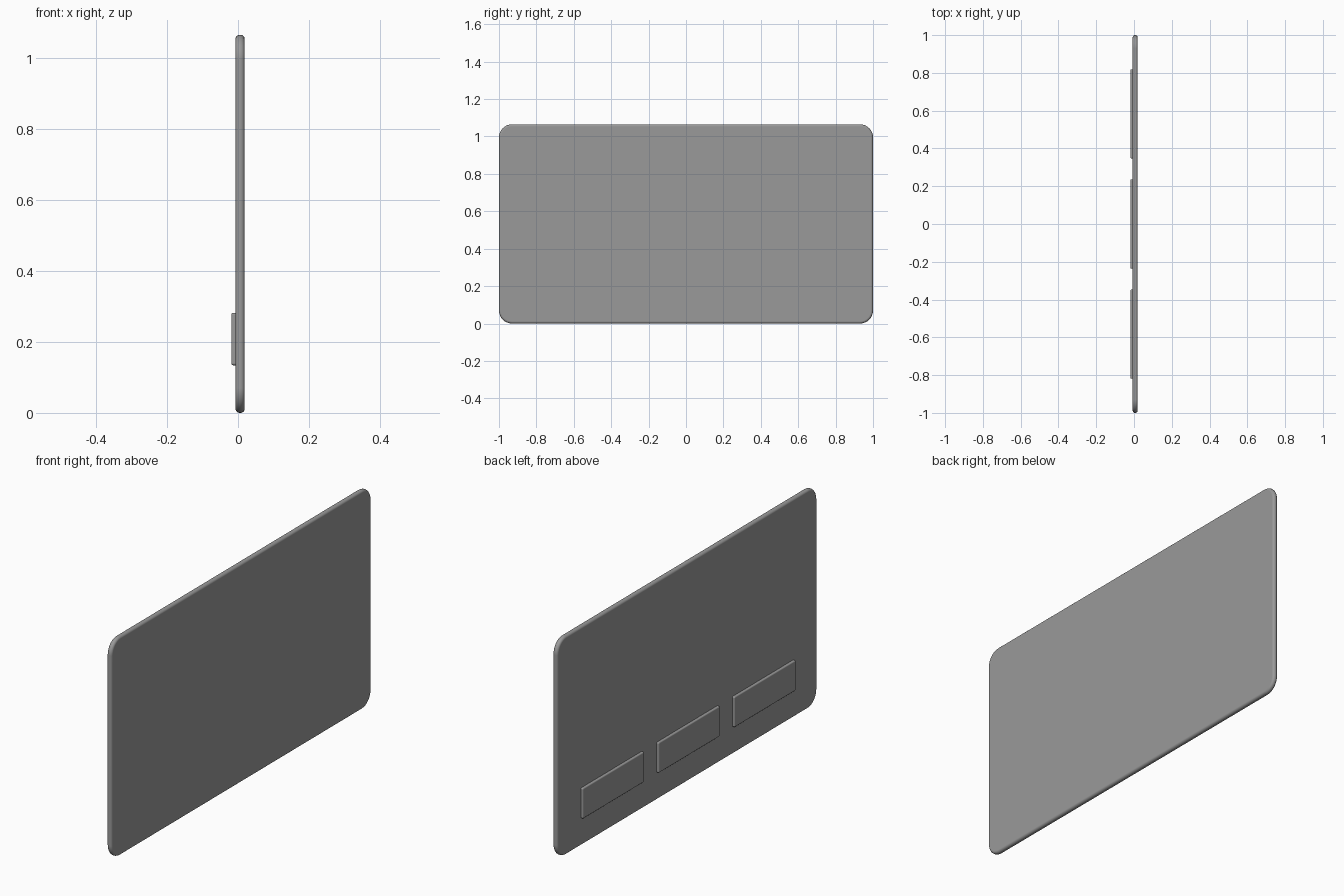
import bpy
import bmesh
from mathutils import Matrix, Vector
from math import radians

if "Cube" in bpy.data.objects:
    bpy.data.objects.remove(bpy.data.objects["Cube"])

# Dark grey casing colour
casing = bpy.data.materials.new("dark_grey")
casing.diffuse_color = (0.32, 0.32, 0.32, 1)
casing.use_nodes = True
casing.node_tree.nodes["Principled BSDF"].inputs["Base Color"].default_value = casing.diffuse_color


def rounded_plate(name, x0, x1, y, z, width, height, corner, corner_segs, edge, edge_segs, round_back):
    """Plate facing along x: rounded outline corners, then softened rims."""
    bm = bmesh.new()
    bmesh.ops.create_cube(bm, size=1, matrix=Matrix.Diagonal((x1 - x0, width, height, 1)))
    sides = [e for e in bm.edges if abs(e.verts[0].co.x - e.verts[1].co.x) > 1e-5]
    bmesh.ops.bevel(bm, geom=sides, offset=corner, segments=corner_segs,
                    profile=0.5, affect='EDGES')
    # round the rim(s) bordering the large flat faces
    half = (x1 - x0) / 2
    rims = [e for e in bm.edges
            if all(v.co.x < -half + 1e-5 for v in e.verts)
            or (round_back and all(v.co.x > half - 1e-5 for v in e.verts))]
    bmesh.ops.bevel(bm, geom=rims, offset=edge, segments=edge_segs,
                    profile=0.5, affect='EDGES')
    bmesh.ops.recalc_face_normals(bm, faces=bm.faces)
    mesh = bpy.data.meshes.new(name)
    bm.to_mesh(mesh)
    bm.free()
    mesh.materials.append(casing)
    obj = bpy.data.objects.new(name, mesh)
    obj.location = Vector(((x0 + x1) / 2, y, z))
    bpy.context.collection.objects.link(obj)
    bpy.ops.object.select_all(action='DESELECT')
    obj.select_set(True)
    bpy.context.view_layer.objects.active = obj
    bpy.ops.object.shade_smooth_by_angle(angle=radians(35))
    # keep the large faces shading flat
    weighted = obj.modifiers.new("flat_faces", 'WEIGHTED_NORMAL')
    weighted.keep_sharp = True
    return obj


# Main upright panel
rounded_plate("panel", -0.007, 0.019, 0, 0.5325, 2.0, 1.065, 0.07, 8, 0.012, 5, True)

# Row of three raised mounting pads on the back
for label, y in (("right", -0.583), ("middle", 0), ("left", 0.583)):
    rounded_plate("mounting_pad_" + label, -0.019, -0.005, y, 0.208,
                  0.472, 0.148, 0.006, 3, 0.006, 4, False)
